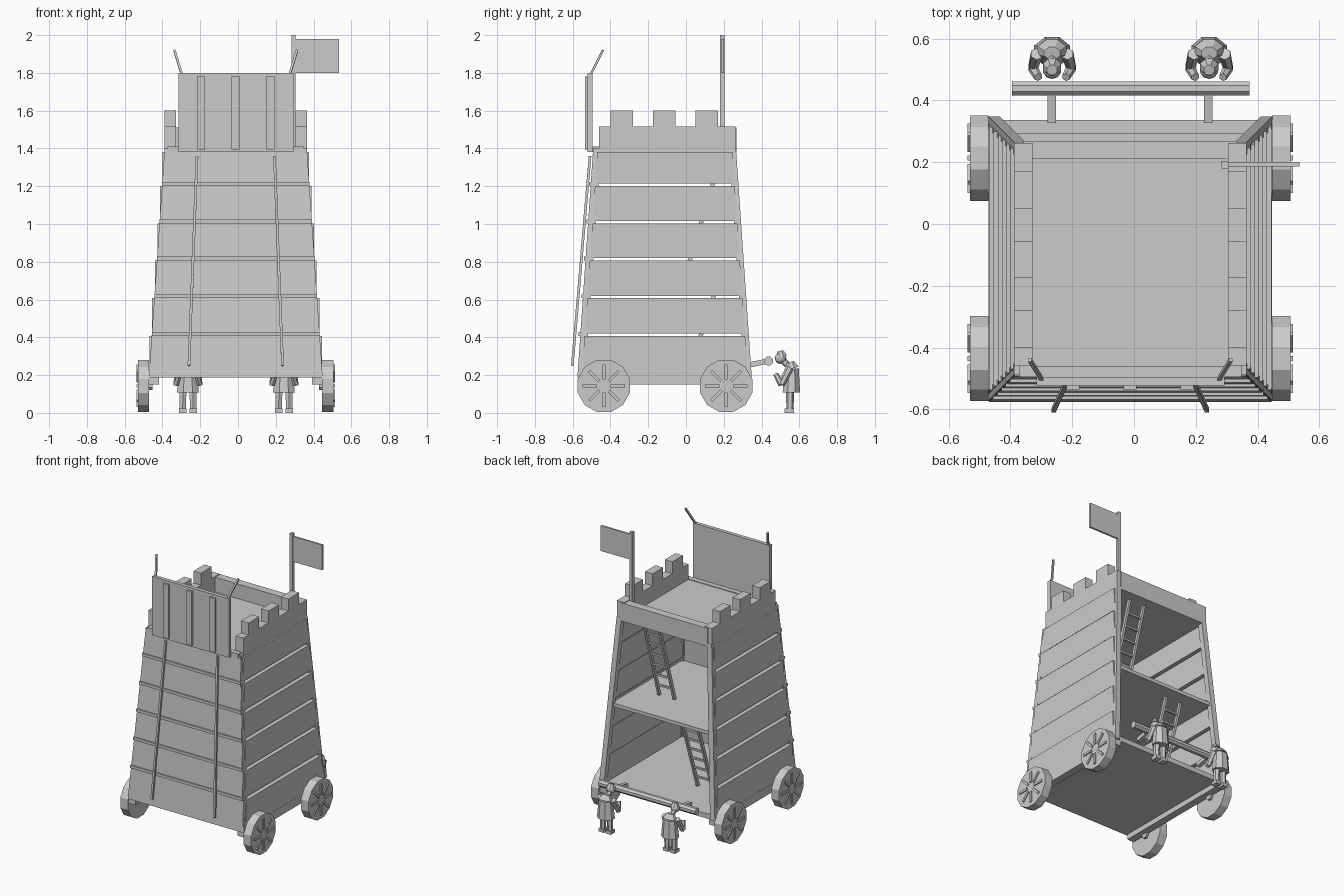
import bpy, bmesh, math
from mathutils import Vector

if "Cube" in bpy.data.objects:
    bpy.data.objects.remove(bpy.data.objects["Cube"])

CX, CY = -0.012, -0.112          # tower axis
mat = bpy.data.materials.new("plain_grey")
mat.diffuse_color = (0.6, 0.6, 0.6, 1)
mat.use_nodes = True
mat.node_tree.nodes["Principled BSDF"].inputs["Base Color"].default_value = mat.diffuse_color


def finish(name, bm):
    bmesh.ops.recalc_face_normals(bm, faces=bm.faces)
    me = bpy.data.meshes.new(name)
    bm.to_mesh(me)
    bm.free()
    me.materials.append(mat)
    ob = bpy.data.objects.new(name, me)
    bpy.context.collection.objects.link(ob)
    return ob


def hexa(name, low, high):
    """Six-sided block from four bottom and four top corners."""
    bm = bmesh.new()
    a = [bm.verts.new(p) for p in low]
    b = [bm.verts.new(p) for p in high]
    bm.faces.new(a)
    bm.faces.new(b)
    for i in range(4):
        j = (i + 1) % 4
        bm.faces.new((a[i], a[j], b[j], b[i]))
    return finish(name, bm)


def box(name, x0, x1, y0, y1, z0, z1):
    ring = [(x0, y0), (x1, y0), (x1, y1), (x0, y1)]
    return hexa(name, [(*p, z0) for p in ring], [(*p, z1) for p in ring])


def beam(name, p, q, w, d=None, sides=4, w2=None):
    """Straight bar with a square or n-sided section, optionally tapered."""
    p, q = Vector(p), Vector(q)
    ax = (q - p).normalized()
    ref = Vector((1, 0, 0)) if abs(ax.x) < 0.9 else Vector((0, 0, 1))
    u = (ref - ax * ref.dot(ax)).normalized()
    v = ax.cross(u)
    d = d or w
    k = math.sqrt(0.5) if sides == 4 else 0.5
    s = (w2 or w) / w
    bm = bmesh.new()
    rings = []
    for c, f in ((p, 1), (q, s)):
        rings.append([bm.verts.new(c + u * (math.cos(t) * w * k * f) + v * (math.sin(t) * d * k * f))
                      for t in [(i + 0.5) * math.tau / sides for i in range(sides)]])
    for r in rings:
        bm.faces.new(r)
    for i in range(sides):
        j = (i + 1) % sides
        bm.faces.new((rings[0][i], rings[0][j], rings[1][j], rings[1][i]))
    return finish(name, bm)


def half(z):
    """Half width of the tapering tower at height z."""
    return 0.46 - (z - 0.19) * 0.069


# corner posts
for sx in (-1, 1):
    for sy in (-1, 1):
        rings = []
        for z in (0.19, 1.40):
            o = half(z)
            i = o - 0.038
            rings.append([(CX + sx * a, CY + sy * b, z) for a, b in ((i, i), (o, i), (o, o), (i, o))])
        hexa("corner_post", *rings)

# side walls: upright planks stepping inwards, with narrow gaps
edges = [0.2, 0.42, 0.62, 0.82, 1.015, 1.215, 1.395]
for sx in (-1, 1):
    for z0, z1 in zip(edges, edges[1:]):
        o = half((z0 + z1) / 2) + 0.005
        rings = []
        for z in (z0, z1 - 0.013):
            w = half(z) - 0.02
            rings.append([(CX + sx * a, CY + b, z) for a, b in ((o - 0.034, -w), (o, -w), (o, w), (o - 0.034, w))])
        hexa("side_plank", *rings)

# front wall with horizontal battens over the joints
rings = []
for z in (0.187, 1.395):
    h = half(z)
    w = h - 0.003
    rings.append([(CX - w, CY - h + 0.025, z), (CX + w, CY - h + 0.025, z),
                  (CX + w, CY - h - 0.003, z), (CX - w, CY - h - 0.003, z)])
hexa("front_wall", *rings)
for z in edges[1:-1]:
    h = half(z)
    box("front_batten", CX - h, CX + h, CY - h - 0.012, CY - h + 0.01, z - 0.012, z + 0.008)

# chassis, floors and front sill
box("base_floor", CX - 0.45, CX + 0.45, -0.565, 0.336, 0.187, 0.222)
for sx in (-1, 1):
    xs = sorted((CX + sx * 0.405, CX + sx * 0.458))
    box("chassis_beam", *xs, -0.565, 0.336, 0.15, 0.21)
box("middle_floor", CX - 0.40, CX + 0.40, -0.51, 0.292, 0.765, 0.79)
box("top_floor", CX - 0.36, CX + 0.36, -0.47, 0.25, 1.38, 1.405)
box("front_sill", CX - 0.36, CX + 0.36, -0.495, -0.46, 1.38, 1.41)

# battlements
for sx in (-1, 1):
    xs = sorted((CX + sx * 0.316, CX + sx * 0.376))
    box("side_parapet", *xs, -0.46, 0.262, 1.38, 1.515)
    for y in (-0.4, -0.175, 0.05):
        box("merlon", *xs, y, y + 0.12, 1.515, 1.6)
box("back_parapet", CX - 0.345, CX + 0.345, 0.21, 0.268, 1.38, 1.51)

# raised drawbridge with battens and ropes
box("drawbridge", -0.315, 0.293, -0.522, -0.495, 1.38, 1.80)
for x in (-0.197, -0.013, 0.172):
    box("drawbridge_batten", x - 0.021, x + 0.021, -0.536, -0.522, 1.395, 1.78)
for s in (-1, 1):
    beam("drawbridge_rope", (CX + s * 0.285, -0.505, 1.79), (CX + s * 0.325, -0.44, 1.92), 0.012)
    beam("front_rope", (CX + s * 0.205, -0.508, 1.36), (CX + s * 0.248, -0.602, 0.25), 0.014)

# wheels with raised spokes
for sx in (-1, 1):
    for y in (-0.435, 0.213):
        xi, xo = CX + sx * 0.458, CX + sx * 0.518
        beam("wheel", (xi, y, 0.143), (xo, y, 0.143), 0.286, sides=12)
        beam("axle_stub", (CX + sx * 0.44, y, 0.143), (xi, y, 0.143), 0.05, sides=8)
        for k in range(8):
            a = k * math.tau / 8
            c, s = math.cos(a), math.sin(a)
            beam("wheel_spoke", (xo, y + c * 0.035, 0.143 + s * 0.035),
                 (xo, y + c * 0.112, 0.143 + s * 0.112), 0.016, 0.016)

# inner ladders
for x, z0, z1, y0, y1 in ((0.14, 0.79, 1.38, 0.015, 0.192), (-0.165, 0.222, 0.765, 0.015, 0.197)):
    for s in (-1, 1):
        beam("ladder_rail", (x + s * 0.06, y0, z0), (x + s * 0.06, y1, z1), 0.016, 0.022)
    for k in range(1, 7):
        t = k / 7
        y, z = y0 + (y1 - y0) * t, z0 + (z1 - z0) * t
        beam("ladder_rung", (x - 0.06, y, z), (x + 0.06, y, z), 0.013)

# flag
box("flag_pole", 0.283, 0.305, 0.18, 0.204, 1.39, 2.0)
box("flag", 0.305, 0.536, 0.186, 0.2, 1.80, 1.98)

# push bar
beam("push_bar", (-0.395, 0.438, 0.275), (0.373, 0.438, 0.275), 0.05, sides=8)
for x in (-0.266, 0.24):
    beam("push_arm", (x, 0.33, 0.253), (x, 0.43, 0.273), 0.028)


def pusher(x):
    for s in (-1, 1):
        # legs and shoes
        beam("pusher_leg", (x + s * 0.028, 0.55, 0.02), (x + s * 0.026, 0.552, 0.14), 0.038, sides=6, w2=0.044)
        box("pusher_shoe", x + s * 0.028 - 0.02, x + s * 0.028 + 0.02, 0.522, 0.572, 0, 0.022)
        # arms bent forward
        sh, el, ha = (x + s * 0.05, 0.55, 0.24), (x + s * 0.062, 0.505, 0.15), (x + s * 0.045, 0.475, 0.205)
        beam("pusher_upper_arm", sh, el, 0.042, sides=6, w2=0.034)
        beam("pusher_forearm", el, ha, 0.034, sides=6, w2=0.028)
    # tunic and shoulders
    beam("pusher_tunic", (x, 0.558, 0.108), (x, 0.56, 0.235), 0.125, 0.1, sides=8, w2=0.1)
    beam("pusher_shoulders", (x, 0.56, 0.235), (x, 0.552, 0.27), 0.1, 0.08, sides=8, w2=0.055)
    # neck, head and cap
    beam("pusher_neck", (x, 0.535, 0.255), (x, 0.505, 0.285), 0.035, sides=6)
    bm = bmesh.new()
    bmesh.ops.create_icosphere(bm, subdivisions=2, radius=0.031)
    bmesh.ops.translate(bm, verts=bm.verts, vec=(x, 0.5, 0.29))
    finish("pusher_head", bm)
    beam("pusher_cap", (x, 0.506, 0.297), (x, 0.498, 0.328), 0.064, sides=8, w2=0.036)


pusher(-0.265)
pusher(0.243)
